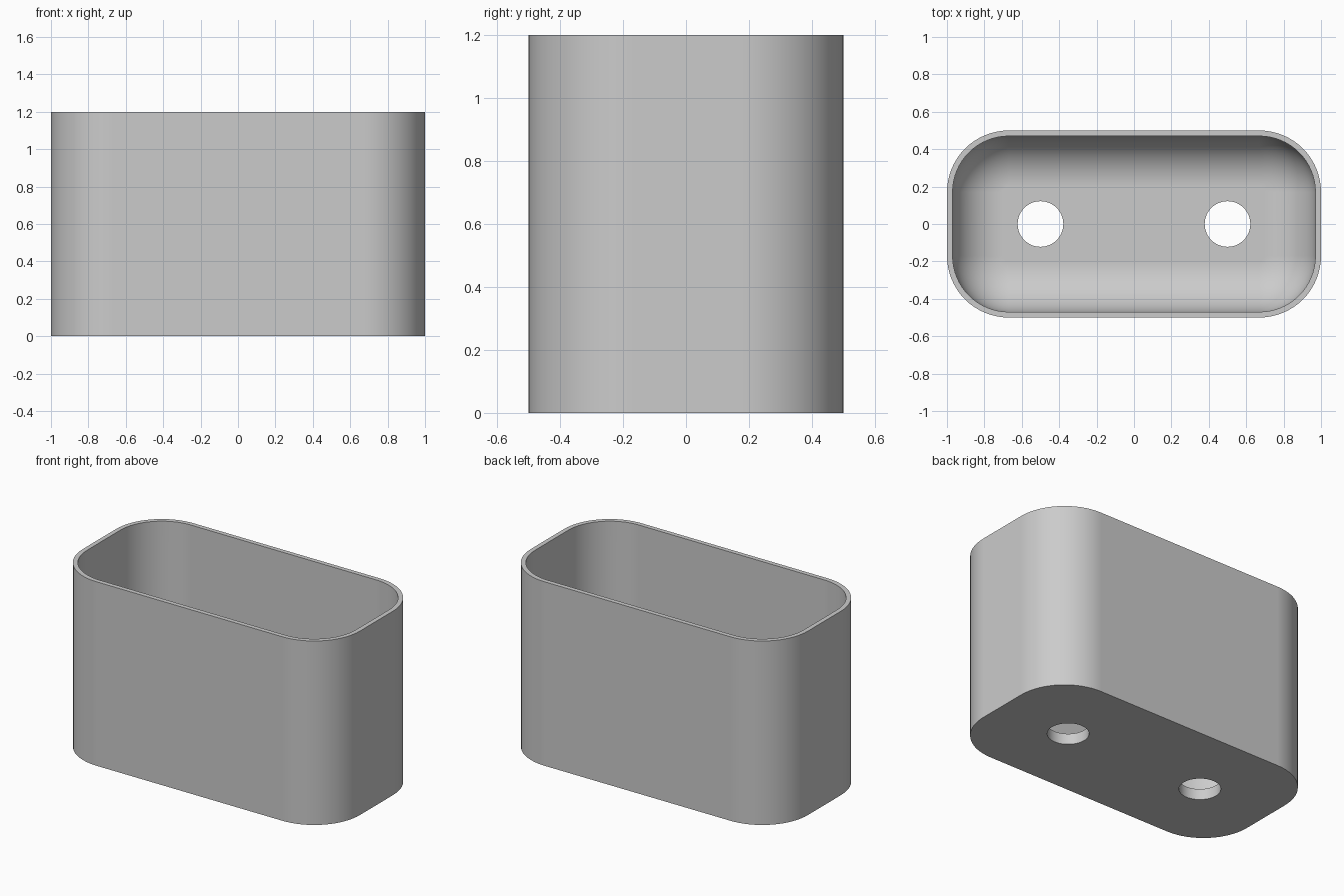
import bpy, bmesh
from math import sin, cos, pi, radians

if "Cube" in bpy.data.objects:
    bpy.data.objects.remove(bpy.data.objects["Cube"], do_unlink=True)

HALF_X, HALF_Y, HEIGHT, CORNER = 1.0, 0.5, 1.2, 0.33
WALL, FLOOR, FILLET = 0.03, 0.07, 0.27
ARC = 16

grey = bpy.data.materials.new("light grey")
grey.use_nodes = True
colour = (0.6, 0.6, 0.6, 1)
grey.diffuse_color = colour
grey.node_tree.nodes["Principled BSDF"].inputs["Base Color"].default_value = colour


def ring(bm, inset, z):
    """Rounded rectangle of vertices, moved inwards by inset."""
    r = CORNER - inset
    verts = []
    for q, (sx, sy) in enumerate([(1, 1), (-1, 1), (-1, -1), (1, -1)]):
        for i in range(ARC + 1):
            a = (q + i / ARC) * pi / 2
            verts.append(bm.verts.new((sx * (HALF_X - CORNER) + r * cos(a),
                                       sy * (HALF_Y - CORNER) + r * sin(a), z)))
    return verts


# Tub: outside wall, rim, inside wall, rounded inner bottom edge, flat floor
bm = bmesh.new()
levels = [(0, 0), (0, HEIGHT), (WALL, HEIGHT)]
for i in range(ARC + 1):
    a = i / ARC * pi / 2
    levels.append((WALL + FILLET * (1 - cos(a)), FLOOR + FILLET * (1 - sin(a))))
rings = [ring(bm, inset, z) for inset, z in levels]
for low, high in zip(rings, rings[1:]):
    n = len(low)
    for i in range(n):
        j = (i + 1) % n
        bm.faces.new((low[i], low[j], high[j], high[i]))
bm.faces.new(rings[0][::-1])
bm.faces.new(rings[-1])
bmesh.ops.recalc_face_normals(bm, faces=bm.faces)
mesh = bpy.data.meshes.new("tub")
bm.to_mesh(mesh)
bm.free()
mesh.materials.append(grey)
tub = bpy.data.objects.new("tub", mesh)
bpy.context.collection.objects.link(tub)

# Two drain holes through the floor
for x in (-0.5, 0.5):
    bpy.ops.mesh.primitive_cylinder_add(vertices=48, radius=0.122, depth=0.4,
                                        location=(x, 0, 0))
    cutter = bpy.context.object
    cutter.name = "drain_cutter"
    cutter.hide_render = True
    cutter.data.materials.append(grey)
    bpy.context.view_layer.objects.active = tub
    cut = tub.modifiers.new("drain", "BOOLEAN")
    cut.operation = "DIFFERENCE"
    cut.solver = "EXACT"
    cut.object = cutter
    bpy.ops.object.modifier_apply(modifier=cut.name)
    bpy.data.objects.remove(cutter, do_unlink=True)

# Smooth curves with crisp rims
bpy.ops.object.select_all(action="DESELECT")
tub.select_set(True)
bpy.context.view_layer.objects.active = tub
bpy.ops.object.shade_smooth_by_angle(angle=radians(35))
weighted = tub.modifiers.new("even_shading", "WEIGHTED_NORMAL")
weighted.keep_sharp = True
